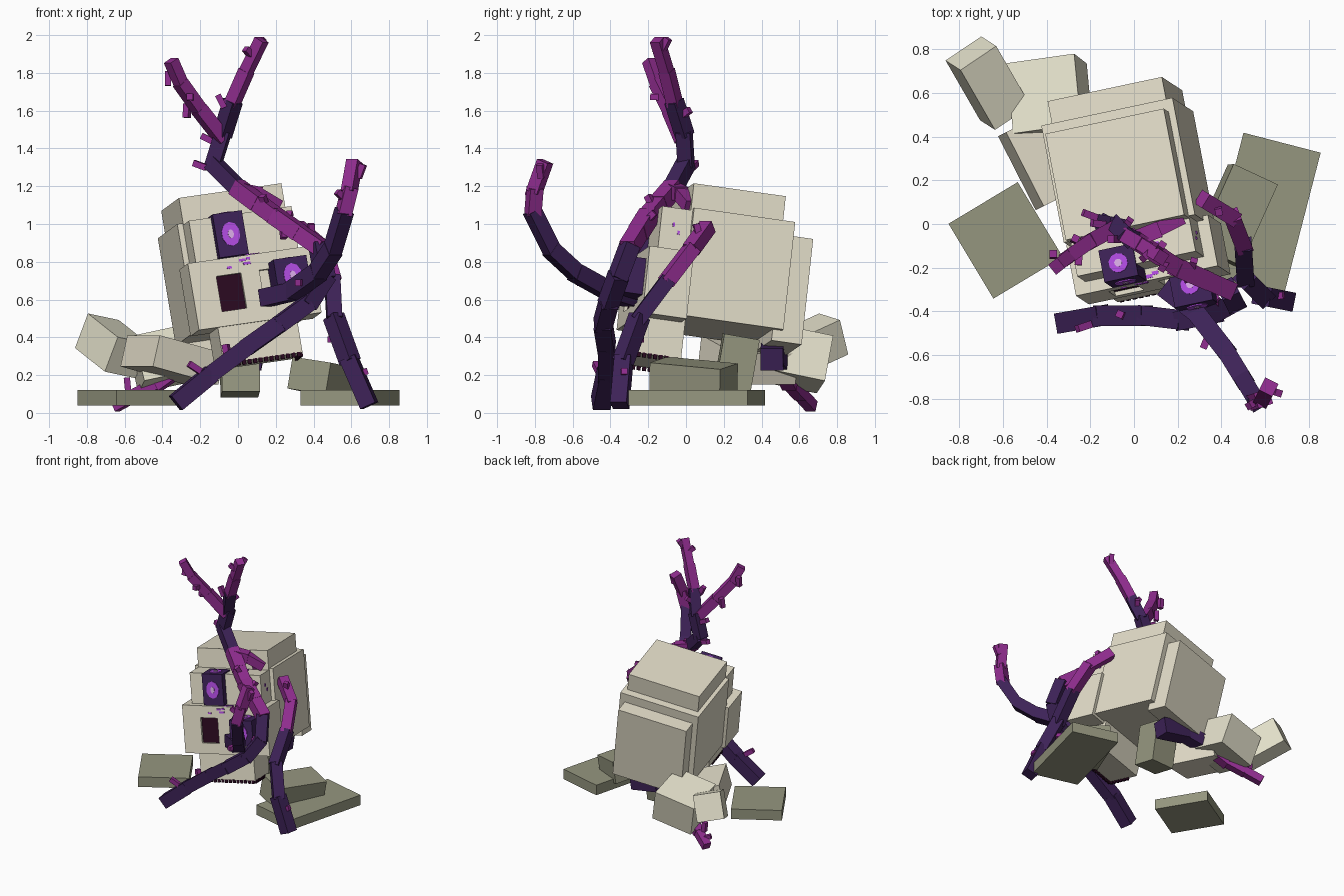
import bpy, bmesh, math, random
from mathutils import Matrix, Vector, Euler

random.seed(4)
if "Cube" in bpy.data.objects:
    bpy.data.objects.remove(bpy.data.objects["Cube"], do_unlink=True)


def material(name, rgb):
    col = [((c / 255 + 0.055) / 1.055) ** 2.4 for c in rgb] + [1.0]
    m = bpy.data.materials.new(name)
    m.use_nodes = True
    m.diffuse_color = col
    bsdf = next(n for n in m.node_tree.nodes if n.type == 'BSDF_PRINCIPLED')
    bsdf.inputs["Base Color"].default_value = col
    return m


BONE = material("bone", (226, 220, 200))
PALE = material("pale bone", (228, 225, 203))
STONE = material("weathered stone", (149, 150, 127))
DARK = material("dark purple", (61, 34, 87))
VINE = material("bright vine purple", (145, 45, 144))
MAROON = material("dark maroon", (42, 9, 32))
GLOW = material("glowing violet", (178, 76, 226))
SHINE = material("pale violet", (232, 185, 246))


def finish(bm, name, mats, matrix=None):
    me = bpy.data.meshes.new(name)
    bm.to_mesh(me)
    bm.free()
    for m in mats:
        me.materials.append(m)
    ob = bpy.data.objects.new(name, me)
    bpy.context.collection.objects.link(ob)
    if matrix:
        ob.matrix_world = matrix
    return ob


def add_box(bm, matrix, size, mat=0):
    r = bmesh.ops.create_cube(bm, size=1, matrix=matrix @ Matrix.Diagonal((*size, 1)))
    for f in {f for v in r["verts"] for f in v.link_faces}:
        f.material_index = mat


def tilt(centre, degrees):
    return Matrix.Translation(centre) @ \
        Euler([math.radians(a) for a in degrees]).to_matrix().to_4x4()


def box(name, mat, centre, size, rot=(0, 0, 0)):
    bm = bmesh.new()
    add_box(bm, Matrix(), size)
    return finish(bm, name, [mat], tilt(centre, rot))


# Tilted frame shared by all skull parts
SKULL = tilt((-0.013, 0.144, 0.741), (-8, -8, 12))


def skull_box(name, mat, u, v, w):
    lo, hi = Vector((u[0], v[0], w[0])), Vector((u[1], v[1], w[1]))
    bm = bmesh.new()
    add_box(bm, Matrix.Translation((lo + hi) / 2), hi - lo)
    return finish(bm, name, [mat], SKULL)


def skull_disc(name, mat, centre, rx, ry, facing):
    bm = bmesh.new()
    turn = Matrix.Rotation(math.radians(90), 4, 'X') if facing == 'front' else Matrix()
    bmesh.ops.create_cone(bm, cap_ends=True, segments=10, radius1=1, radius2=1, depth=0.008,
                          matrix=Matrix.Translation(centre) @ turn @ Matrix.Diagonal((rx, ry, 1, 1)))
    return finish(bm, name, [mat], SKULL)


# Skull
skull_box("cranium", BONE, (-.31, .31), (-.2, .35), (-.30, .28))
skull_box("cranium_crown", BONE, (-.28, .28), (-.21, .29), (.2, .415))
skull_box("cranium_back", BONE, (-.27, .27), (.3, .464), (-.36, .21))
skull_box("brow", BONE, (-.28, .28), (-.365, -.19), (.0, .27))
skull_box("upper_jaw", BONE, (-.23, .2), (-.41, -.16), (-.515, -.29))

# Teeth hanging from the front and side edges of the jaw
for i in range(14):
    u = -.22 + i * .03
    skull_box("front_tooth", MAROON, (u, u + .02), (-.412, -.4), (-.535, -.51))
for i in range(6):
    v = -.4 + i * .03
    for side, u in (("right", -.232), ("left", .19)):
        skull_box(side + "_tooth", MAROON, (u, u + .012), (v, v + .02), (-.535, -.51))

# Snout with two nostril openings left between bars
for name, u, w in (("snout_top", (-.335, .335), (-.05, .04)),
                   ("snout_bottom", (-.335, .335), (-.32, -.24)),
                   ("snout_right_cheek", (-.335, -.195), (-.24, -.05)),
                   ("snout_bridge", (-.06, .04), (-.24, -.05)),
                   ("snout_left_cheek", (.15, .335), (-.24, -.05))):
    skull_box(name, BONE, u, (-.42, -.18), w)
skull_box("right_nostril", MAROON, (-.195, -.06), (-.4, -.36), (-.24, -.05))
skull_box("left_nostril", BONE, (.04, .15), (-.385, -.36), (-.24, -.05))

# Eye growths: dark blocks with an iris on the front and on the top
for name, u, v, w in (("upper_eye", (-.16, .0), (-.42, -.27), (.045, .28)),
                      ("lower_eye", (.095, .275), (-.56, -.38), (-.215, -.02))):
    skull_box(name, DARK, u, v, w)
    cu, cv, cw = (sum(p) / 2 for p in (u, v, w))
    skull_disc(name + "_iris", GLOW, (cu, v[0] - .002, cw), .05, .065, 'front')
    skull_disc(name + "_pupil", SHINE, (cu, v[0] - .005, cw), .016, .024, 'front')
    skull_disc(name + "_top_iris", GLOW, (cu, cv, w[1] + .002), .045, .045, 'top')
    skull_disc(name + "_top_pupil", SHINE, (cu, cv, w[1] + .005), .018, .018, 'top')

# Small violet drips around the upper eye: on the snout, brow top and brow side
for u, w, s in ((-.06, .01, .035), (-.04, -.01, .04), (-.13, -.02, .025), (-.02, .015, .02)):
    skull_box("snout_drip", GLOW, (u, u + s), (-.425, -.419), (w, w + .013))
for u, v, s in ((-.02, -.41, .05), (.03, -.4, .03), (-.06, -.39, .03)):
    skull_box("snout_top_drip", GLOW, (u, u + s), (v, v + .016), (.038, .045))
for u, v in ((.09, -.3), (.11, -.27), (.1, -.24)):
    skull_box("brow_top_drip", GLOW, (u, u + .03), (v, v + .016), (.268, .275))
for v, w in ((-.3, .17), (-.27, .13)):
    skull_box("brow_side_drip", GLOW, (.279, .285), (v, v + .012), (w, w + .02))

# Neck bones behind and below the skull
box("hanging_bone", STONE, (.01, .265, .25), (.2, .19, .31), (-10, 0, 3))
box("neck_bone_front", BONE, (-.345, .33, .28), (.4, .38, .17), (0, 14, 27))
box("neck_bone_middle", PALE, (-.385, .575, .29), (.32, .33, .25), (-12, -12, 8))
box("neck_bone_end", PALE, (-.668, .645, .355), (.2, .34, .2), (22, 10, 34))

# Slabs on the ground
box("right_slab", STONE, (-.588, -.075, .08), (.37, .40, .08), (0, 0, 31))
box("left_slab", STONE, (.593, .043, .08), (.365, .68, .08), (0, 0, -14.5))
box("leaning_slab", STONE, (.46, .04, .18), (.225, .41, .17), (-5, 8, -25))


def stick(bm, centre, out):
    add_box(bm, Matrix.Translation(centre) @ out.to_track_quat('Z', 'Y').to_matrix().to_4x4(),
            (.033, .033, .075), 1)


def vine(name, points, widths, is_dark, twigs=()):
    """Chain of square segments with short twigs; each twig is a centre and a direction."""
    bm = bmesh.new()
    pts = [Vector(p) for p in points]
    n = len(pts) - 1
    for i, (a, b) in enumerate(zip(pts, pts[1:])):
        d = b - a
        q = d.to_track_quat('Z', 'Y').to_matrix().to_4x4()
        cuts = max(1, round(d.length / .17))
        for k in range(cuts):
            t = (k + .5) / cuts
            w = widths[0] + (widths[1] - widths[0]) * (i + t) / n
            w *= 1.06 if k % 2 else 1
            c = a + d * t
            add_box(bm, Matrix.Translation(c) @ q, (w, w, d.length / cuts + .025),
                    0 if is_dark(c) else 1)
            if (i + k) % 3 == 1:
                ang = random.uniform(0, 6.28)
                out = q.to_3x3() @ Vector((math.cos(ang), math.sin(ang), .5))
                stick(bm, c + out * (w * .5), out)
    for centre, out in twigs:
        stick(bm, Vector(centre), Vector(out))
    return finish(bm, name, [DARK, VINE])


# Tall vine from the ground, across the face and up over the skull
vine("tall_vine", [(-.32, -.45, .06), (-.15, -.42, .2), (.05, -.42, .35), (.22, -.44, .47),
                   (.37, -.41, .58), (.46, -.36, .72), (.43, -.30, .88), (.2, -.2, 1.04),
                   (0, -.07, 1.19), (-.13, 0, 1.32), (-.08, -.01, 1.48), (-.03, -.06, 1.64)],
     (.095, .075), lambda c: c.z < .87 or c.z > 1.2,
     [((-.23, -.47, .24), (-.6, -.2, .4)), ((-.2, .04, 1.31), (-.8, .3, .3)),
      ((.24, -.24, .96), (.1, -.3, -.8)), ((-.16, 0, 1.45), (-.8, .1, .4))])
vine("tall_vine_left_fork", [(-.03, -.06, 1.64), (.04, -.1, 1.8), (.12, -.15, 1.965)],
     (.07, .055), lambda c: False,
     [((-.09, -.07, 1.65), (-.4, 0, .8)), ((.12, -.11, 1.95), (.2, .3, .6))])
vine("tall_vine_right_fork", [(-.09, -.02, 1.46), (-.2, -.08, 1.6), (-.3, -.15, 1.74),
                              (-.35, -.19, 1.855)],
     (.075, .055), lambda c: False,
     [((-.37, -.14, 1.77), (0, .1, 1)), ((-.27, -.07, 1.6), (.05, .1, 1))])
vine("tall_vine_side_shoot", [(0, -.07, 1.18), (.1, -.03, 1.16), (.2, .02, 1.1)],
     (.08, .06), lambda c: False)

# Vine leaning on the left side
vine("left_vine", [(.69, -.35, .05), (.59, -.33, .28), (.51, -.25, .5), (.5, -.1, .7),
                   (.45, .03, .87), (.32, .11, .98)],
     (.09, .07), lambda c: c.z < .7, [((.65, -.33, .21), (.9, .1, .3))])

# Vine curling forwards from the lower eye
vine("curling_vine", [(.15, -.3, .61), (.28, -.4, .64), (.42, -.58, .74), (.5, -.71, .86),
                      (.56, -.81, 1.06), (.59, -.80, 1.18), (.615, -.75, 1.32)],
     (.095, .065), lambda c: c.z < 1.05, [((.65, -.77, 1.28), (.3, -.1, .8))])

# Root running through the neck bones and trailing out at the back
vine("back_root", [(.12, .455, .285), (-.08, .46, .32), (-.28, .5, .26), (-.42, .55, .16),
                   (-.64, .66, .04)],
     (.13, .05), lambda c: c.x > -.2, [((-.585, .6, .15), (-.1, 0, 1))])
